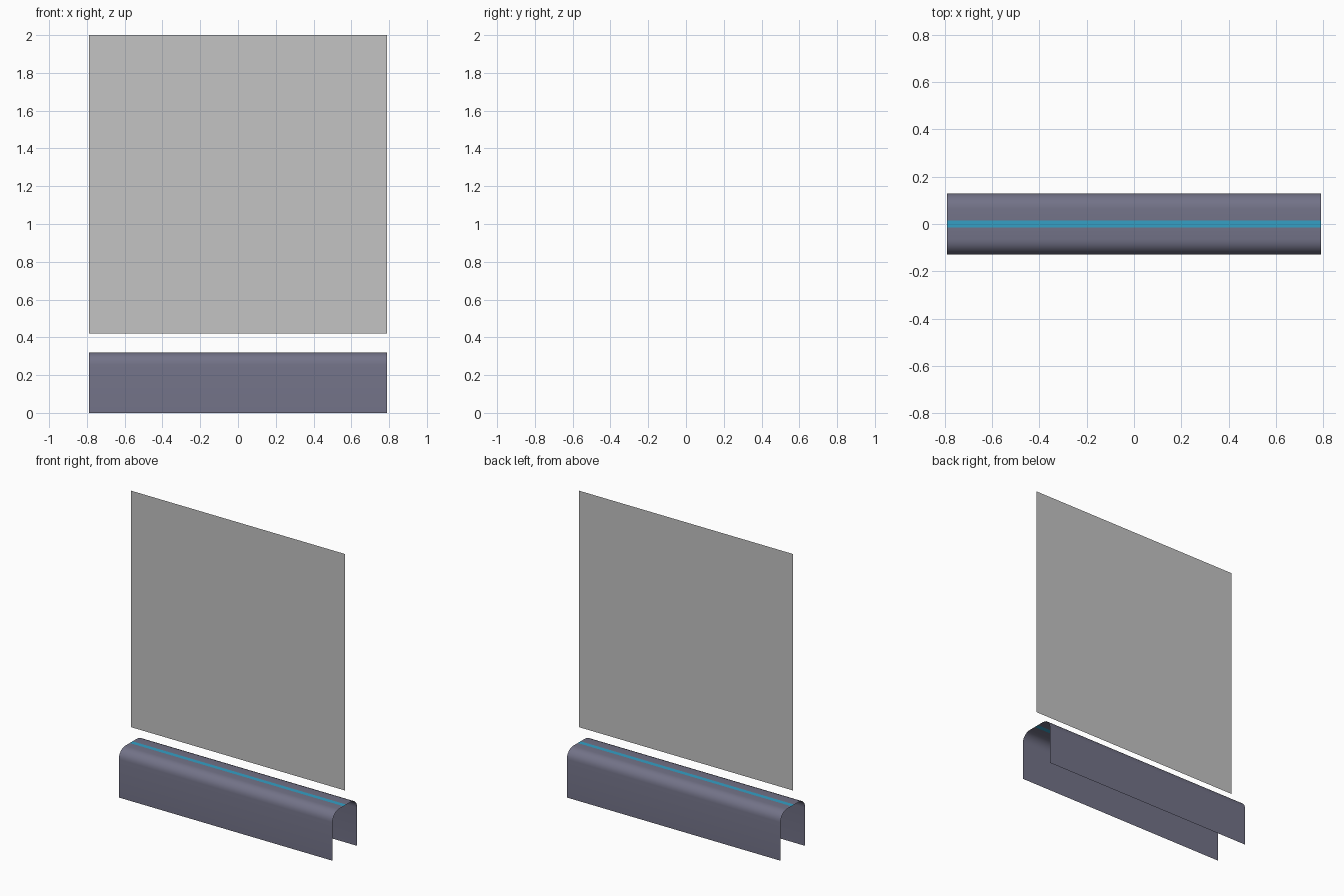
import bpy, bmesh, math

if "Cube" in bpy.data.objects:
    bpy.data.objects.remove(bpy.data.objects["Cube"])

HALF = 0.79      # half length along x
W, H, R = 0.13, 0.32, 0.065   # channel half width, height, corner radius


def material(name, rgb):
    m = bpy.data.materials.new(name)
    m.diffuse_color = (*rgb, 1)
    m.use_nodes = True
    m.node_tree.nodes["Principled BSDF"].inputs["Base Color"].default_value = m.diffuse_color
    return m


slate = material("slate_grey", (0.17, 0.17, 0.245))
cyan = material("cyan_light", (0.035, 0.35, 0.56))
grey = material("screen_grey", (0.55, 0.55, 0.55))


def sheet(name, profile, mats):
    """Extrude an open (y, z) profile along x as a single sheet."""
    bm = bmesh.new()
    rows = [[bm.verts.new((x, y, z)) for x in (-HALF, HALF)] for y, z in profile]
    for a, b in zip(rows, rows[1:]):
        bm.faces.new((a[0], a[1], b[1], b[0]))
    mesh = bpy.data.meshes.new(name)
    bm.to_mesh(mesh)
    bm.free()
    for m in mats:
        mesh.materials.append(m)
    ob = bpy.data.objects.new(name, mesh)
    bpy.context.collection.objects.link(ob)
    return ob


# Base channel: straight walls, rounded shoulders, flat top, open underneath
half = [(-W, 0)]
for i in range(7):
    a = math.radians(15 * i)
    half.append((-W + R - R * math.cos(a), H - R + R * math.sin(a)))
half.append((-0.015, H))
profile = half + [(-y, z) for y, z in reversed(half)]
base = sheet("base_channel", profile, [slate, cyan])

# Light strip: the centre faces of the flat top
for p in base.data.polygons:
    p.material_index = 1 if abs(p.center.y) < 0.005 else 0

bpy.context.view_layer.objects.active = base
base.select_set(True)
bpy.ops.object.shade_smooth_by_angle(angle=math.radians(30))

# Floating screen panel above the base
sheet("screen_panel", [(0, 0.42), (0, 2.0)], [grey])
